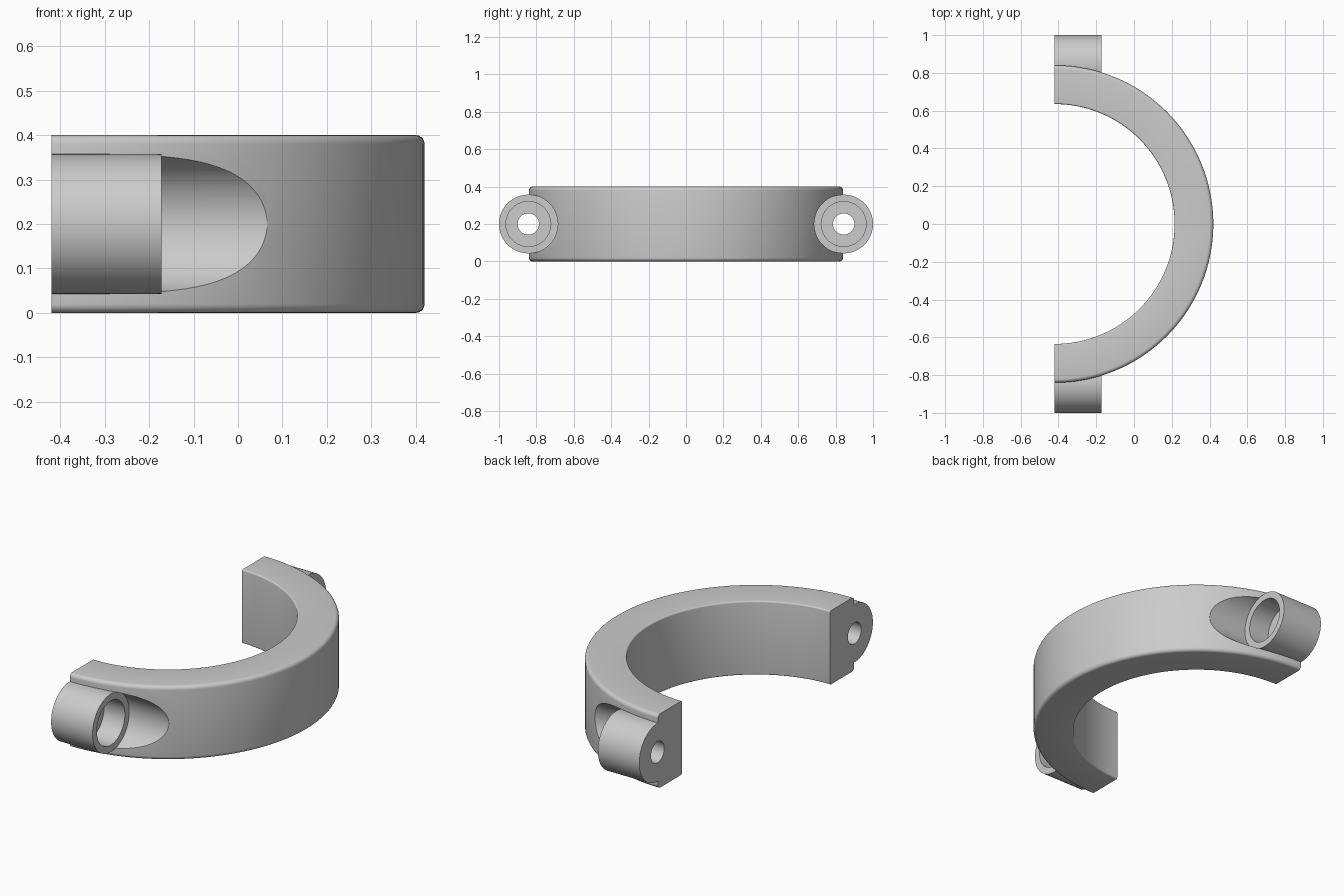
import bpy, bmesh
from math import pi, sin, cos, radians
from mathutils import Matrix, Vector

cube = bpy.data.objects.get("Cube")
if cube:
    bpy.data.objects.remove(cube, do_unlink=True)

END_X = -0.42            # flat split face
HEIGHT = 0.40
R_IN, R_OUT = 0.635, 0.84
BOSS_Y, BOSS_R, BOSS_END = 0.843, 0.157, -0.172


def make_object(name, bm):
    mesh = bpy.data.meshes.new(name)
    bmesh.ops.recalc_face_normals(bm, faces=bm.faces)
    bm.to_mesh(mesh)
    bm.free()
    obj = bpy.data.objects.new(name, mesh)
    bpy.context.collection.objects.link(obj)
    return obj


def rod(name, radius, x0, x1, y):
    """Cylinder lying along x at mid height."""
    bm = bmesh.new()
    place = Matrix.Translation(((x0 + x1) / 2, y, HEIGHT / 2)) @ Matrix.Rotation(pi / 2, 4, 'Y')
    bmesh.ops.create_cone(bm, cap_ends=True, segments=96, radius1=radius,
                          radius2=radius, depth=x1 - x0, matrix=place)
    return make_object(name, bm)


def combine(target, other, operation):
    other.hide_render = True
    mod = target.modifiers.new(operation.title(), 'BOOLEAN')
    mod.operation, mod.solver, mod.object = operation, 'EXACT', other
    bpy.context.view_layer.objects.active = target
    bpy.ops.object.modifier_apply(modifier=mod.name)
    bpy.data.objects.remove(other, do_unlink=True)


def half_ring():
    """Rounded rectangle section swept through half a turn."""
    corners = [(R_OUT, 0, 0.02, -90), (R_OUT, HEIGHT, 0.02, 0),
               (R_IN, HEIGHT, 0.008, 90), (R_IN, 0, 0.008, 180)]
    bm = bmesh.new()
    verts = []
    for r, z, fillet, start in corners:
        cr = r - fillet if r == R_OUT else r + fillet
        cz = z + fillet if z == 0 else z - fillet
        for i in range(6):
            a = radians(start + 18 * i)
            # Section starts on the -y side of the split face
            verts.append(bm.verts.new((END_X, -(cr + fillet * cos(a)), cz + fillet * sin(a))))
    edges = [bm.edges.new((v, verts[(i + 1) % len(verts)])) for i, v in enumerate(verts)]
    bmesh.ops.spin(bm, geom=verts + edges, cent=Vector((END_X, 0, 0)), axis=(0, 0, 1),
                   angle=pi, steps=96)
    bmesh.ops.holes_fill(bm, edges=[e for e in bm.edges if e.is_boundary], sides=0)
    return make_object("half_ring_clamp", bm)


clamp = half_ring()

for side in (-1, 1):
    y = side * BOSS_Y
    # Bolt boss, trimmed to length by the tool clearance pocket
    combine(clamp, rod("bolt_boss", BOSS_R, END_X, BOSS_END + 0.05, y), 'UNION')
    combine(clamp, rod("clearance_pocket", BOSS_R + 0.0005, BOSS_END, 0.3, y), 'DIFFERENCE')
    # Counterbore and through hole
    combine(clamp, rod("counterbore", 0.12, BOSS_END - 0.125, 0, y), 'DIFFERENCE')
    combine(clamp, rod("bolt_hole", 0.057, END_X - 0.1, 0, y), 'DIFFERENCE')

bpy.ops.object.select_all(action='DESELECT')
clamp.select_set(True)
bpy.context.view_layer.objects.active = clamp
bpy.ops.object.shade_smooth_by_angle(angle=radians(30))
